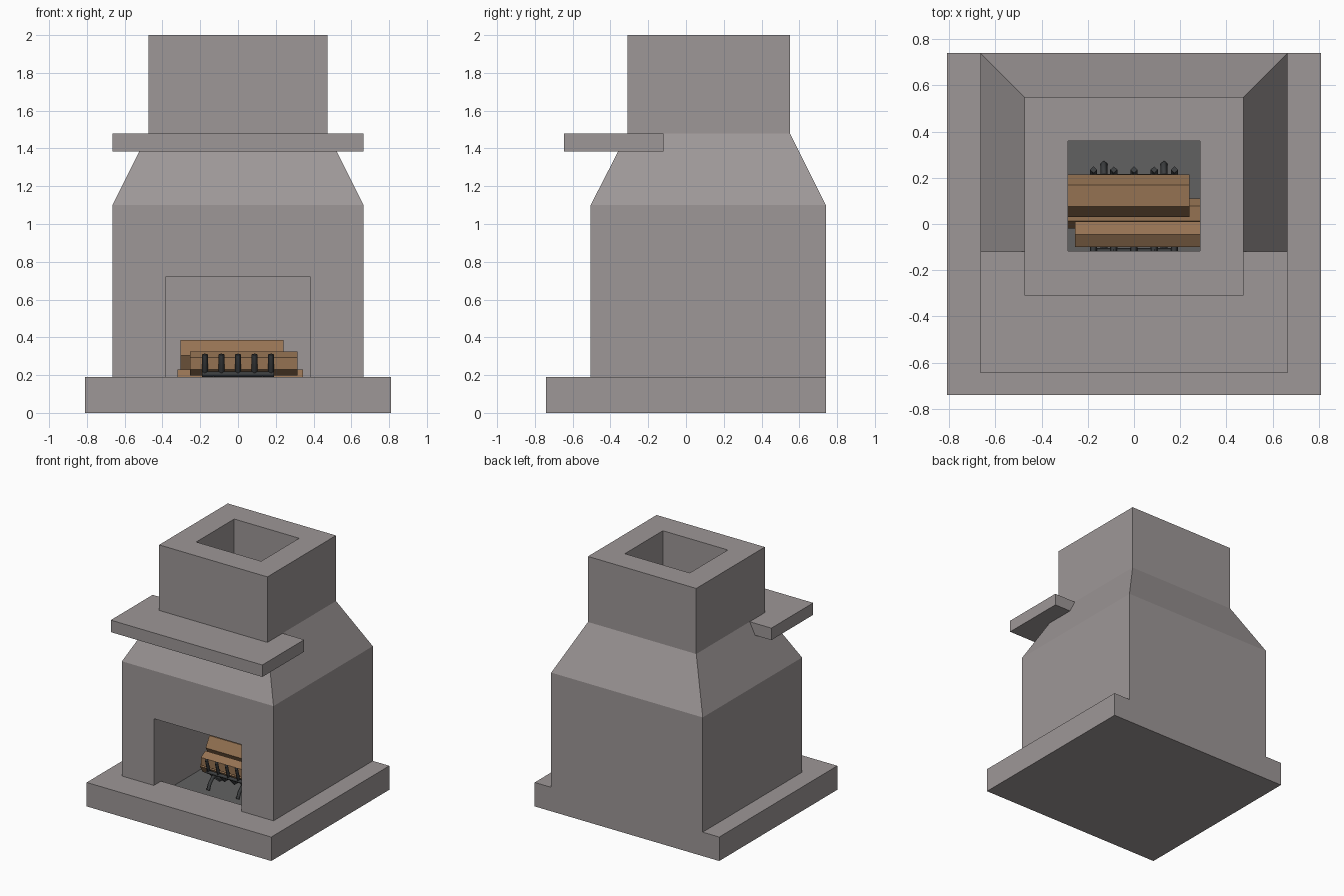
import bpy, bmesh, math
from mathutils import Matrix

if "Cube" in bpy.data.objects:
    bpy.data.objects.remove(bpy.data.objects["Cube"])


def material(name, color):
    m = bpy.data.materials.new(name)
    m.diffuse_color = (*color, 1)
    m.use_nodes = True
    m.node_tree.nodes["Principled BSDF"].inputs["Base Color"].default_value = m.diffuse_color
    return m


STONE = material("stone", (0.34, 0.31, 0.31))
ASH = material("ash", (0.12, 0.12, 0.12))
WOOD = material("wood", (0.30, 0.17, 0.085))
IRON = material("iron", (0.045, 0.048, 0.05))


def finish(name, bm, mat):
    bmesh.ops.recalc_face_normals(bm, faces=bm.faces)
    mesh = bpy.data.meshes.new(name)
    bm.to_mesh(mesh)
    bm.free()
    mesh.materials.append(mat)
    ob = bpy.data.objects.new(name, mesh)
    bpy.context.collection.objects.link(ob)
    return ob


def stack(name, levels, mat=STONE):
    """Loft rectangles given as (z, half width, y front, y back)."""
    bm = bmesh.new()
    rings = [[bm.verts.new(p) for p in ((-w, a, z), (w, a, z), (w, b, z), (-w, b, z))]
             for z, w, a, b in levels]
    for lo, hi in zip(rings, rings[1:]):
        for i in range(4):
            j = (i + 1) % 4
            bm.faces.new((lo[i], lo[j], hi[j], hi[i]))
    bm.faces.new(rings[0])
    bm.faces.new(rings[-1])
    return finish(name, bm, mat)


def box(name, w, y0, y1, z0, z1, mat=STONE):
    return stack(name, [(z0, w, y0, y1), (z1, w, y0, y1)], mat)


def carve(ob, *cutters):
    for c in cutters:
        mod = ob.modifiers.new("carve", 'BOOLEAN')
        mod.operation, mod.solver, mod.object = 'DIFFERENCE', 'EXACT', c
    dg = bpy.context.evaluated_depsgraph_get()
    mesh = bpy.data.meshes.new_from_object(ob.evaluated_get(dg))
    ob.modifiers.clear()
    ob.data = mesh


def bar(name, pts, size=0.022):
    """Square iron bar swept in the y-z plane, or along x for straight rails."""
    cu = bpy.data.curves.new(name, 'CURVE')
    cu.dimensions = '3D'
    cu.bevel_depth, cu.bevel_resolution = size * 0.7, 0
    cu.use_fill_caps = True
    sp = cu.splines.new('POLY')
    sp.points.add(len(pts) - 1)
    for p, co in zip(sp.points, pts):
        p.co = (*co, 1)
    cu.materials.append(IRON)
    ob = bpy.data.objects.new(name, cu)
    bpy.context.collection.objects.link(ob)


# Stone masses
base = box("hearth_base", 0.81, -0.74, 0.74, 0, 0.19)
body = stack("chimney_body", [(0.19, 0.665, -0.505, 0.74), (1.10, 0.665, -0.505, 0.74),
                              (1.48, 0.475, -0.31, 0.55), (2.0, 0.475, -0.31, 0.55)])
mantel = box("mantel_shelf", 0.665, -0.645, -0.12, 1.385, 1.48)

# Firebox, flue and front opening
flue = stack("flue_cutter", [(0.09, 0.385, -0.415, 0.65), (1.10, 0.385, -0.415, 0.65),
                             (1.48, 0.285, -0.117, 0.36), (2.2, 0.285, -0.117, 0.36)])
mouth = box("mouth_cutter", 0.385, -0.7, 0, 0.1, 0.72)
carve(base, flue)
carve(body, flue, mouth)
carve(mantel, flue)
for c in (flue, mouth):
    bpy.data.objects.remove(c)

# Ash-covered firebox floor
box("firebox_floor", 0.384, -0.414, 0.649, 0.085, 0.094, ASH)

# Hexagonal logs: x start, x end, y, z, radius, turn
for name, x0, x1, y, z, r, turn in (
        ("top_log", -0.305, 0.24, 0.1225, 0.305, 0.0925, 30),
        ("front_log", -0.255, 0.315, -0.045, 0.261, 0.0635, 0),
        ("bottom_log", -0.32, 0.345, 0.045, 0.174, 0.065, 30)):
    bm = bmesh.new()
    ring = [(y + r * math.sin(math.radians(turn + 60 * i)),
             z + r * math.cos(math.radians(turn + 60 * i))) for i in range(6)]
    end = bm.faces.new([bm.verts.new((x0, *p)) for p in ring])
    ext = bmesh.ops.extrude_face_region(bm, geom=[end])
    for v in ext["geom"]:
        if isinstance(v, bmesh.types.BMVert):
            v.co.x = x1
    if len([f for f in bm.faces if len(f.verts) == 6]) < 2:
        bm.faces.new([e for e in bm.verts if e.co.x == x0])
    finish(name, bm, WOOD)

# Iron grate: cradle bars, cross rails, curved legs
for i in range(5):
    x = -0.175 + 0.0875 * i
    bar("grate_bar", [(x, -0.145, 0.31), (x, -0.12, 0.22), (x, -0.04, 0.135),
                      (x, 0.12, 0.135), (x, 0.2, 0.21), (x, 0.235, 0.29)])
for y in (-0.12, 0.2):
    bar("grate_rail", [(-0.19, y, 0.205), (0.19, y, 0.205)])
for x in (-0.13, 0.13):
    bar("grate_leg", [(x, -0.19, 0.1), (x, -0.165, 0.15), (x, -0.12, 0.185), (x, -0.04, 0.125),
                      (x, 0.12, 0.125), (x, 0.2, 0.185), (x, 0.24, 0.15), (x, 0.26, 0.1)])
